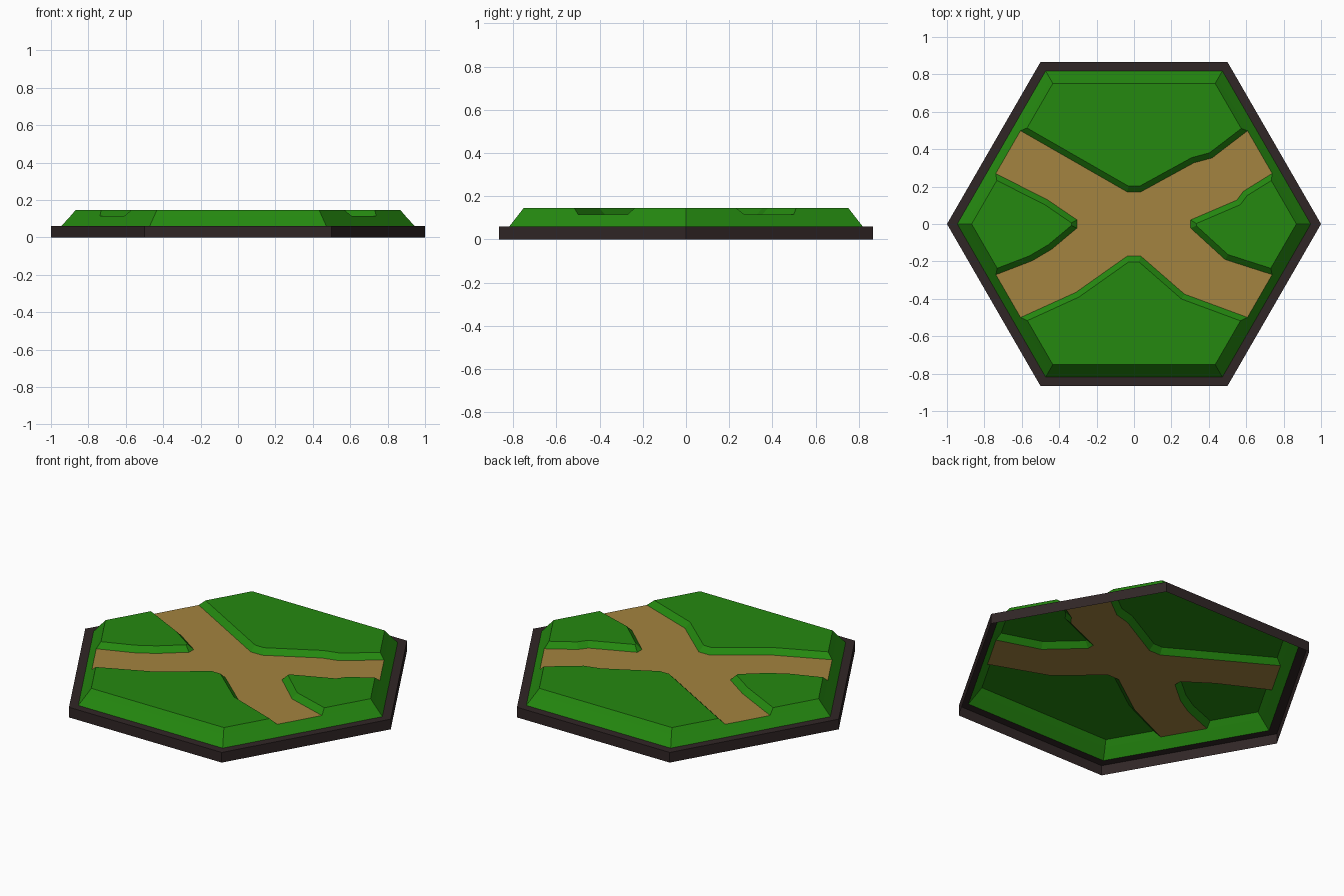
import bpy
import math
from mathutils import Vector

cube = bpy.data.objects.get("Cube")
if cube:
    bpy.data.objects.remove(cube)

# Heights and hexagon radii of the tile
Z_RIM, Z_ROAD, Z_TOP = 0.06, 0.115, 0.146
R_OUT, R_FOOT, R_ROAD, R_TOP = 1.0, 0.945, 0.895, 0.868
BANK = 0.03


def material(name, colour):
    mat = bpy.data.materials.new(name)
    mat.use_nodes = True
    mat.diffuse_color = (*colour, 1)
    mat.node_tree.nodes["Principled BSDF"].inputs["Base Color"].default_value = (*colour, 1)
    return mat


grass = material("grass green", (0.018, 0.25, 0.005))
dirt = material("dirt tan", (0.37, 0.228, 0.05))
dark = material("dark brown", (0.03, 0.019, 0.019))


def add_object(name, verts, faces, mat):
    mesh = bpy.data.meshes.new(name)
    mesh.from_pydata(verts, [], faces)
    mesh.materials.append(mat)
    obj = bpy.data.objects.new(name, mesh)
    bpy.context.collection.objects.link(obj)


def corner(i, radius):
    a = math.radians(60 * i)
    return Vector((radius * math.cos(a), radius * math.sin(a)))


def lift(points, z):
    return [(p.x, p.y, z) for p in points]


def band(n, start=0):
    """Quads joining two stacked loops of n points."""
    return [(start + i, start + (i + 1) % n, start + n + (i + 1) % n, start + n + i)
            for i in range(n)]


def snap(p, d, radius):
    """Slide p along d onto the slanted side of a hexagon."""
    side = Vector((math.copysign(1, p.x), math.copysign(1 / math.sqrt(3), p.y)))
    return p + d * ((radius - side.dot(p)) / side.dot(d))


def snap_ends(path, radius):
    first = snap(path[0], path[1] - path[0], radius)
    last = snap(path[-1], path[-1] - path[-2], radius)
    return [first] + path[1:-1] + [last]


def offset(path, width):
    """Mitred copy of the path, moved to its right."""
    dirs = [(b - a).normalized() for a, b in zip(path, path[1:])]
    normals = [Vector((d.y, -d.x)) for d in dirs]
    result = []
    for p, n1, n2 in zip(path, normals[:1] + normals, normals + normals[-1:]):
        result.append(p + (n1 + n2) * (width / (1 + n1.dot(n2))))
    return result


# Dark base: open underneath, with a flat rim around the grass
hexes = [(R_OUT, 0), (R_OUT, Z_RIM), (R_FOOT, Z_RIM)]
verts = [v for r, z in hexes for v in lift([corner(i, r) for i in range(6)], z)]
add_object("base_rim", verts, band(6) + band(6, 6), dark)

# Sloping grass skirt up to road level
verts = [v for r, z in ((R_FOOT, Z_RIM), (R_ROAD, Z_ROAD))
         for v in lift([corner(i, r) for i in range(6)], z)]
add_object("grass_skirt", verts, band(6), grass)

# Road edge of each raised lawn, anticlockwise, and the tile corners it holds
lawns = {
    "right_side_lawn": ([0], [(.727, -.267), (.487, -.19), (.303, -.022), (.303, .022),
                              (.55, .128), (.585, .175), (.73, .265)]),
    "back_lawn": ([1, 2], [(.6, .493), (.417, .353), (.32, .327), (.037, .172),
                           (-.037, .172), (-.6, .495)]),
    "left_side_lawn": ([3], [(-.73, .265), (-.46, .128), (-.305, .022), (-.305, -.022),
                             (-.44, -.135), (-.545, -.197), (-.727, -.267)]),
    "front_lawn": ([4, 5], [(-.6, -.497), (-.31, -.365), (-.037, -.172), (.037, -.172),
                            (.27, -.375), (.6, -.497)]),
}
# Lawns on +x and -x are named for the model's own left and right
names = {"right_side_lawn": "left_lawn", "left_side_lawn": "right_lawn"}

road = []
for name, (corners, points) in lawns.items():
    path = [Vector(p) for p in points]
    low = snap_ends(path, R_ROAD)
    high = snap_ends(offset(path, BANK), R_TOP)
    road += low
    low_loop = [corner(i, R_ROAD) for i in corners] + low[::-1]
    high_loop = [corner(i, R_TOP) for i in corners] + high[::-1]
    n = len(low_loop)
    add_object(names.get(name, name), lift(low_loop, Z_ROAD) + lift(high_loop, Z_TOP),
               band(n) + [tuple(range(n, 2 * n))], grass)

# Crossing dirt road between the lawns
add_object("dirt_road", lift(road, Z_ROAD), [tuple(range(len(road)))], dirt)
